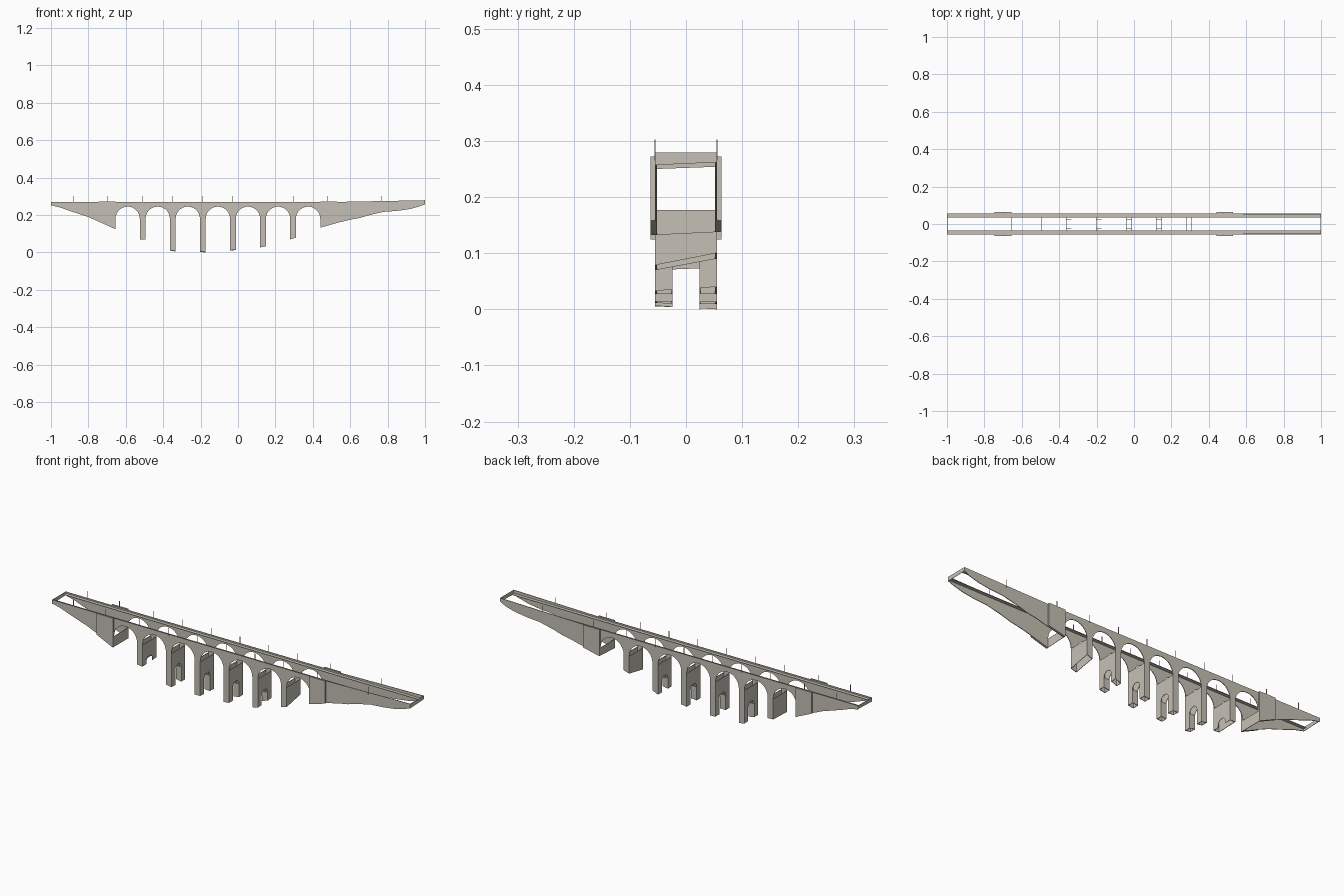
import bpy, bmesh, math

cube = bpy.data.objects.get("Cube")
if cube:
    bpy.data.objects.remove(cube, do_unlink=True)

stone = bpy.data.materials.new("pale stone")
stone.use_nodes = True
COLOR = (0.56, 0.53, 0.46, 1)
stone.diffuse_color = COLOR
stone.node_tree.nodes["Principled BSDF"].inputs["Base Color"].default_value = COLOR


def prism(name, pts, axis, a, b):
    """Extrude a 2D outline between a and b along x (outline is y,z) or y (outline is x,z)."""
    place = (lambda u, v, w: (w, u, v)) if axis == "x" else (lambda u, v, w: (u, w, v))
    bm = bmesh.new()
    face = bm.faces.new([bm.verts.new(place(u, v, a)) for u, v in pts])
    ext = bmesh.ops.extrude_face_region(bm, geom=[face], use_keep_orig=True)
    for v in ext["geom"]:
        if isinstance(v, bmesh.types.BMVert):
            v.co["xyz".index(axis)] = b
    bmesh.ops.recalc_face_normals(bm, faces=bm.faces)
    me = bpy.data.meshes.new(name)
    bm.to_mesh(me)
    bm.free()
    me.materials.append(stone)
    ob = bpy.data.objects.new(name, me)
    bpy.context.collection.objects.link(ob)
    return ob


def arch(cx, cz, r, n=14):
    """Half circle from left to right."""
    return [(cx - r * math.cos(math.pi * i / n), cz + r * math.sin(math.pi * i / n))
            for i in range(n + 1)]


# Main dimensions
START, R, PITCH, SPRING = -0.655, 0.065, 0.1608, 0.18
END = START + 6 * PITCH + 2 * R
HALF, T = 0.055, 0.003
PIER_TOP = 0.177

# Pier foot heights, left and right edge, for the front and back walls
feet = {
    -1: [(.070, .068), (.013, .007), (.005, .006), (.011, .014), (.027, .033), (.070, .079)],
    1: [(.074, .073), (.010, .005), (.002, .000), (.009, .013), (.027, .040), (.090, .100)],
}
abutment_foot = {-1: 0.132, 1: 0.138}
left_slope = [(-1, .252), (-.95, .24), (-.9, .222), (-.8, .189), (-.74, .163)]
right_slope = [(.53, .158), (.6, .175), (.65, .184), (.7, .199), (.78, .217),
               (.85, .222), (.92, .232), (.97, .246)]

for side, label in ((-1, "front"), (1, "back")):
    # Side wall with arches
    pts = left_slope + [(START, .124)]
    for i in range(7):
        pts += arch(START + R + i * PITCH, SPRING, R)
        if i < 6:
            x0 = START + i * PITCH + 2 * R
            pts += [(x0, feet[side][i][0]), (START + (i + 1) * PITCH, feet[side][i][1])]
    pts += [(END, abutment_foot[side])] + right_slope
    pts += [(1, .257 if side < 0 else .262), (1, .279), (.53, .270), (-1, .270)]
    prism(label + "_wall", pts, "y", side * HALF, side * (HALF - T))

    # Ledge along the inside of the wall
    prism(label + "_ledge", [(-1, .261), (1, .261), (1, .263), (-1, .263)],
          "y", side * .035, side * (HALF - T))

    # Buttresses over the abutments
    foot = abutment_foot[side]
    prism(label + "_right_buttress",
          [(-.745, .165), (START, .124), (START, .272), (-.745, .272)],
          "y", side * HALF, side * .063)
    prism(label + "_left_buttress",
          [(END, foot), (.53, .158), (.53, .272), (END, .272)],
          "y", side * HALF, side * .063)

    # Slim poles on the parapet
    piers = [START + 2 * R + i * PITCH + .0154 for i in range(6)]
    for x in [-.88, -.7] + piers + [.48, .765]:
        w = .001
        prism(label + "_pole", [(x - w, .265), (x + w, .265), (x + w, .303), (x - w, .303)],
              "y", side * HALF - w, side * HALF + w)


def cross_wall(name, x, thick, zf, zb, opening):
    """Wall across the bridge, with an optional round-headed opening."""
    w = HALF - T / 2
    pts = [(-w, PIER_TOP), (-w, zf)]
    if opening:
        r = .024
        pts += [(-r, zf + (zb - zf) * .3)] + arch(0, .08, r, 10) + [(r, zf + (zb - zf) * .7)]
    pts += [(w, zb), (w, PIER_TOP)]
    prism(name, pts, "x", x, x + thick)


# Hollow piers
for i in range(6):
    x0, x1 = START + i * PITCH + 2 * R, START + (i + 1) * PITCH
    f, b = feet[-1][i], feet[1][i]
    cross_wall("pier_right_face", x0, .002, f[0], b[0], 0 < i < 5)
    cross_wall("pier_left_face", x1, -.002, f[1], b[1], i < 5)
    if 0 < i < 5:
        for side in (-1, 1):
            g = feet[side][i]
            prism("passage_side", [(x0, g[0]), (x1, g[1]), (x1, .08), (x0, .08)],
                  "y", side * .024, side * .026)

# Abutment cross walls
for name, x, t, zf, zb in (("right_abutment", START, -.002, .124, .124),
                           ("left_abutment", END, .002, .132, .138)):
    prism(name, [(-.063, zf), (.063, zb), (.063, PIER_TOP), (-.063, PIER_TOP)], "x", x, x + t)

# End panels closing the deck
prism("right_end_panel", [(-HALF, .25), (HALF, .254), (HALF, .27), (-HALF, .27)], "x", -1, -.998)
prism("left_end_panel", [(-HALF, .257), (HALF, .262), (HALF, .279), (-HALF, .279)], "x", .998, 1)
